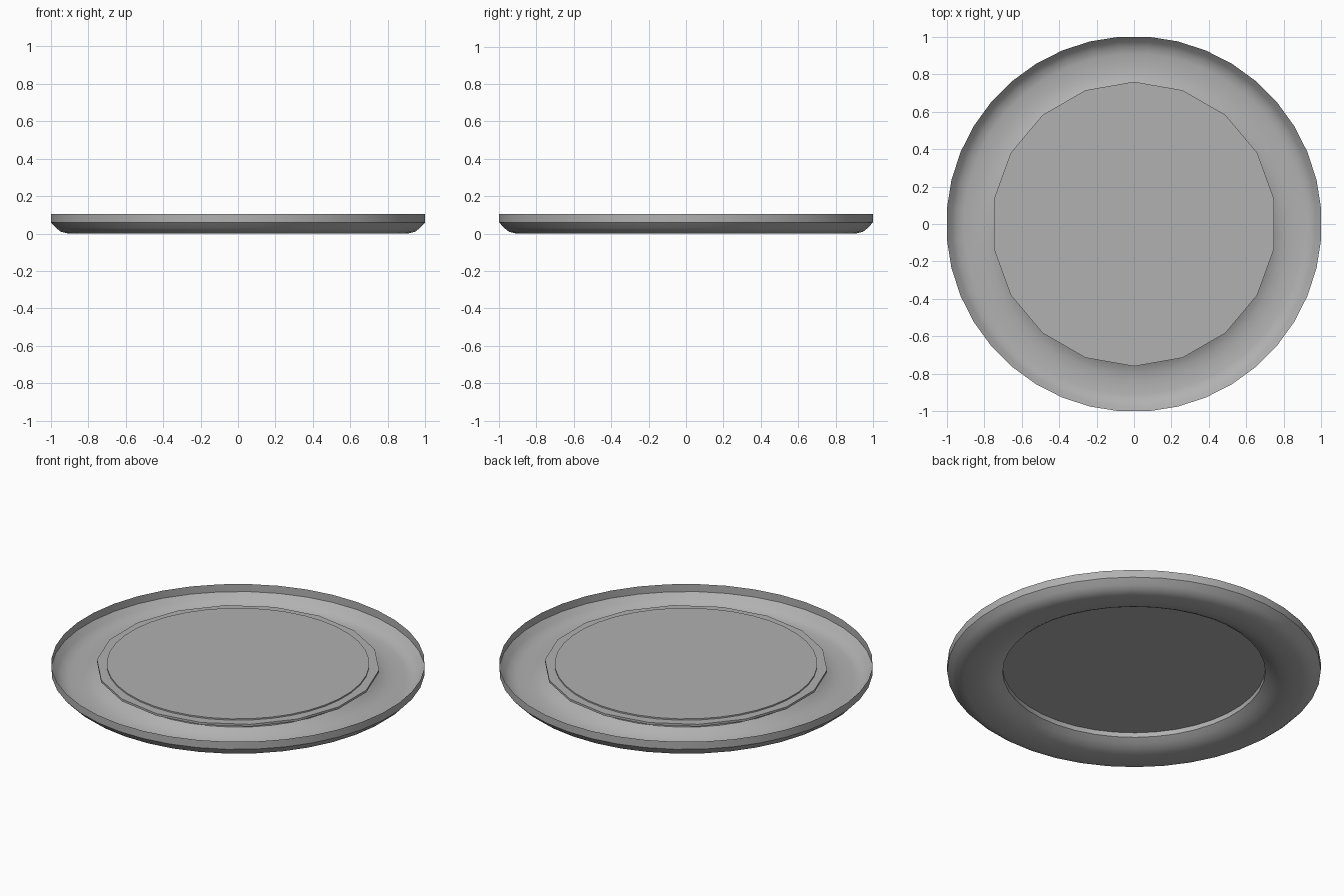
import bpy, bmesh, math

if "Cube" in bpy.data.objects:
    bpy.data.objects.remove(bpy.data.objects["Cube"])

# mid grey shared by both parts
GREY = bpy.data.materials.new("mid_grey")
GREY.diffuse_color = (0.44, 0.44, 0.44, 1.0)
GREY.use_nodes = True
GREY.node_tree.nodes["Principled BSDF"].inputs["Base Color"].default_value = GREY.diffuse_color


def ring(bm, r, z, n, offset):
    return [bm.verts.new((r * math.cos(offset + 2 * math.pi * i / n),
                          r * math.sin(offset + 2 * math.pi * i / n), z)) for i in range(n)]


def lathe(name, profile, n, offset, cap_start=False):
    """Spin an (r, z) profile, ordered upward/inward, and cap its last ring."""
    bm = bmesh.new()
    rings = [ring(bm, r, z, n, offset) for r, z in profile]
    for a, b in zip(rings, rings[1:]):
        for i in range(n):
            j = (i + 1) % n
            bm.faces.new((a[i], a[j], b[j], b[i]))
    if cap_start:
        bm.faces.new(list(reversed(rings[0])))
    top = bm.faces.new(rings[-1])
    bmesh.ops.recalc_face_normals(bm, faces=bm.faces[:])
    if top.normal.z < 0:
        bmesh.ops.reverse_faces(bm, faces=bm.faces[:])
    mesh = bpy.data.meshes.new(name)
    bm.to_mesh(mesh)
    bm.free()
    mesh.materials.append(GREY)
    obj = bpy.data.objects.new(name, mesh)
    bpy.context.collection.objects.link(obj)
    bpy.ops.object.select_all(action='DESELECT')
    obj.select_set(True)
    bpy.context.view_layer.objects.active = obj
    bpy.ops.object.shade_smooth_by_angle(angle=math.radians(30))
    return obj


# thin round tray: upright rim, rounded trough, raised flat centre
R = 1.003
tray_profile = [(R, 0.105), (R, 0.06), (0.975, 0.03), (0.95, 0.01), (0.91, 0.0),
                (0.84, 0.0), (0.80, 0.004), (0.765, 0.015), (0.735, 0.031),
                (0.705, 0.053), (0.705, 0.102)]
lathe("tray", tray_profile, 40, math.radians(4.5))

# low-sided centre plate overhanging the trough
lathe("centre_plate", [(0.76, 0.081), (0.76, 0.094)], 18, math.radians(10), cap_start=True)
